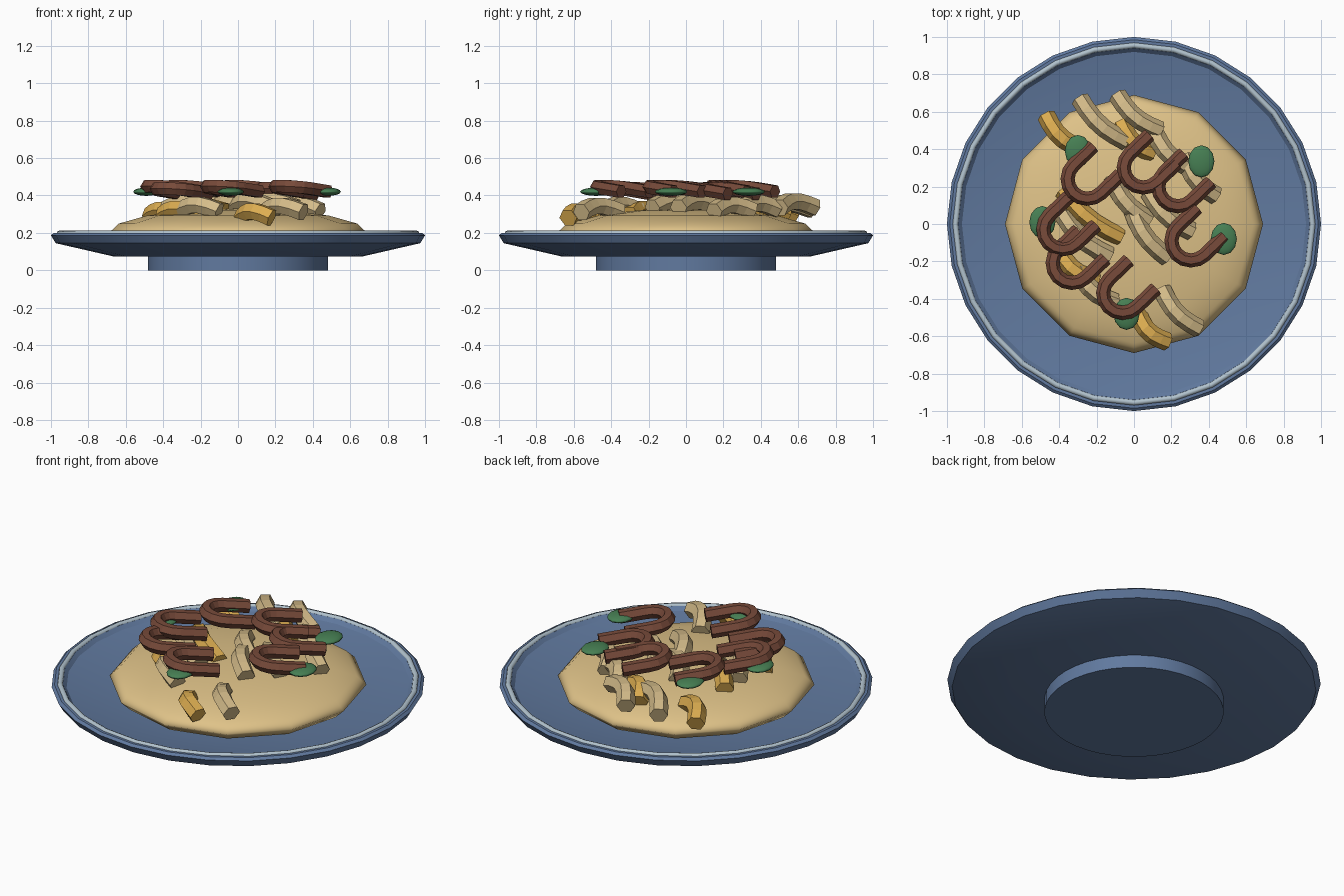
import bpy, bmesh
from math import pi, sin, cos
from mathutils import Vector

if "Cube" in bpy.data.objects:
    bpy.data.objects.remove(bpy.data.objects["Cube"], do_unlink=True)


def material(name, *srgb):
    rgba = [(c / 255) ** 2.2 for c in srgb] + [1]
    m = bpy.data.materials.new(name)
    m.use_nodes = True
    m.diffuse_color = rgba
    m.node_tree.nodes["Principled BSDF"].inputs["Base Color"].default_value = rgba
    return m


BLUE = material("plate blue", 97, 121, 158)
PALE = material("rim pale grey", 176, 193, 204)
BED = material("bed tan", 222, 193, 135)
TAN = material("pasta tan", 212, 187, 137)
GOLD = material("pasta gold", 220, 172, 82)
BROWN = material("curl brown", 118, 75, 60)
GREEN = material("leaf green", 72, 126, 84)


def finish(obj, name, mat, smooth=None):
    obj.name = name
    obj.data.materials.clear()
    obj.data.materials.append(mat)
    if smooth:
        bpy.ops.object.select_all(action="DESELECT")
        obj.select_set(True)
        bpy.context.view_layer.objects.active = obj
        bpy.ops.object.shade_smooth_by_angle(angle=smooth)
    return obj


def lathe(name, profile, sides, mat):
    """Spin an (r, z) profile around z."""
    bm = bmesh.new()
    verts = [bm.verts.new((r, 0, z)) for r, z in profile]
    edges = [bm.edges.new(pair) for pair in zip(verts, verts[1:])]
    bmesh.ops.spin(bm, geom=verts + edges, cent=(0, 0, 0), axis=(0, 0, 1),
                   angle=2 * pi, steps=sides, use_duplicate=False)
    bmesh.ops.remove_doubles(bm, verts=bm.verts, dist=0.0005)
    bmesh.ops.recalc_face_normals(bm, faces=bm.faces)
    mesh = bpy.data.meshes.new(name)
    bm.to_mesh(mesh)
    bm.free()
    obj = bpy.data.objects.new(name, mesh)
    bpy.context.collection.objects.link(obj)
    return finish(obj, name, mat, 0.6)


def sweep(name, path, radius, mat, sides=6):
    """Capped, flat-faced tube along a path."""
    bm = bmesh.new()
    rings = []
    for i, p in enumerate(path):
        ahead = path[min(i + 1, len(path) - 1)] - path[max(i - 1, 0)]
        side = ahead.cross(Vector((0, 0, 1))).normalized()
        up = side.cross(ahead).normalized()
        angles = [2 * pi * (k + 0.5) / sides for k in range(sides)]
        rings.append([bm.verts.new(p + radius * (side * sin(a) + up * cos(a)))
                      for a in angles])
    for a, b in zip(rings, rings[1:]):
        for k in range(sides):
            n = (k + 1) % sides
            bm.faces.new((a[k], a[n], b[n], b[k]))
    bm.faces.new(rings[0])
    bm.faces.new(rings[-1])
    bmesh.ops.recalc_face_normals(bm, faces=bm.faces)
    mesh = bpy.data.meshes.new(name)
    bm.to_mesh(mesh)
    bm.free()
    obj = bpy.data.objects.new(name, mesh)
    bpy.context.collection.objects.link(obj)
    return finish(obj, name, mat)


def ellipsoid(name, loc, scale, mat, segments, rings):
    bpy.ops.mesh.primitive_uv_sphere_add(segments=segments, ring_count=rings,
                                         radius=1, location=loc)
    obj = bpy.context.object
    obj.scale = scale
    return finish(obj, name, mat, 0.6)


# Plate, foot and pale rim
lathe("plate", [(0, .12), (.6, .12), (.92, .18), (.94, .2), (.985, .2), (1, .187),
                (.975, .145), (.67, .075), (0, .075)], 28, BLUE)
lathe("plate_foot", [(0, .08), (.48, .08), (.48, 0), (0, 0)], 40, BLUE)
bpy.ops.mesh.primitive_torus_add(major_segments=28, minor_segments=8, major_radius=.955,
                                 minor_radius=.016, location=(0, 0, .196))
finish(bpy.context.object, "plate_rim", PALE, 0.8)

# Low mound under the pasta
ellipsoid("pasta_bed", (0, 0, .2), (.69, .69, .13), BED, 12, 8)


# Short bent pasta: start x, y and end x, y, middle height
def pasta(name, x0, y0, x1, y1, z, mat):
    a, b = Vector((x0, y0, z)), Vector((x1, y1, z))
    bow = (b - a).cross(Vector((0, 0, 1))).normalized() * .03
    path = []
    for i in range(6):
        t = i / 5
        arch = sin(pi * t)
        path.append(a.lerp(b, t) + bow * arch + Vector((0, 0, .035 * (arch - 1))))
    sweep(name, path, .05, mat)


tan_pieces = [
    (-.29, .67, -.04, .44, .36), (-.09, .69, .14, .50, .37), (.11, .49, .30, .30, .36),
    (.27, .36, .44, .15, .35), (-.01, .08, .18, -.18, .37), (.08, .17, .31, -.04, .37),
    (-.38, .05, -.13, -.17, .36), (-.30, -.25, -.10, -.42, .35),
    (.15, -.35, .35, -.56, .345), (-.12, .25, .08, .02, .36)]
gold_pieces = [
    (-.47, .58, -.28, .40, .325), (-.07, .54, .1, .38, .33), (-.38, .18, -.07, -.07, .35),
    (-.4, -.15, -.2, -.30, .33), (.02, -.48, .18, -.63, .315)]
for i, p in enumerate(tan_pieces):
    pasta(f"tan_pasta_{i + 1}", *p, TAN)
for i, p in enumerate(gold_pieces):
    pasta(f"gold_pasta_{i + 1}", *p, GOLD)

# U-shaped curls, all opening towards back left, bend slightly raised
u = Vector((.72, .69, 0)).normalized()
v = Vector((-u.y, u.x, 0))
R, ARM = .105, .145
outline = [(ARM, R), (ARM / 2, R)]
outline += [(-R * sin(pi * k / 8), R * cos(pi * k / 8)) for k in range(9)]
outline += [(ARM / 2, -R), (ARM, -R)]
curls = [(-.25, .24), (.05, .30), (.235, .20), (.305, -.09), (-.38, -.03),
         (-.33, -.21), (-.06, -.37)]
for i, (x, y) in enumerate(curls):
    z = .438 - .012 * (i in (2, 5))
    path = [Vector((x, y, z - .12 * s)) + u * s + v * t for s, t in outline]
    sweep(f"curl_{i + 1}", path, .038, BROWN)

# Flat green leaves
leaves = [(-.30, .39), (.36, .335), (-.49, .01), (.48, -.08), (-.04, -.48)]
for i, (x, y) in enumerate(leaves):
    ellipsoid(f"leaf_{i + 1}", (x, y, .42), (.07, .086, .022), GREEN, 12, 8)
